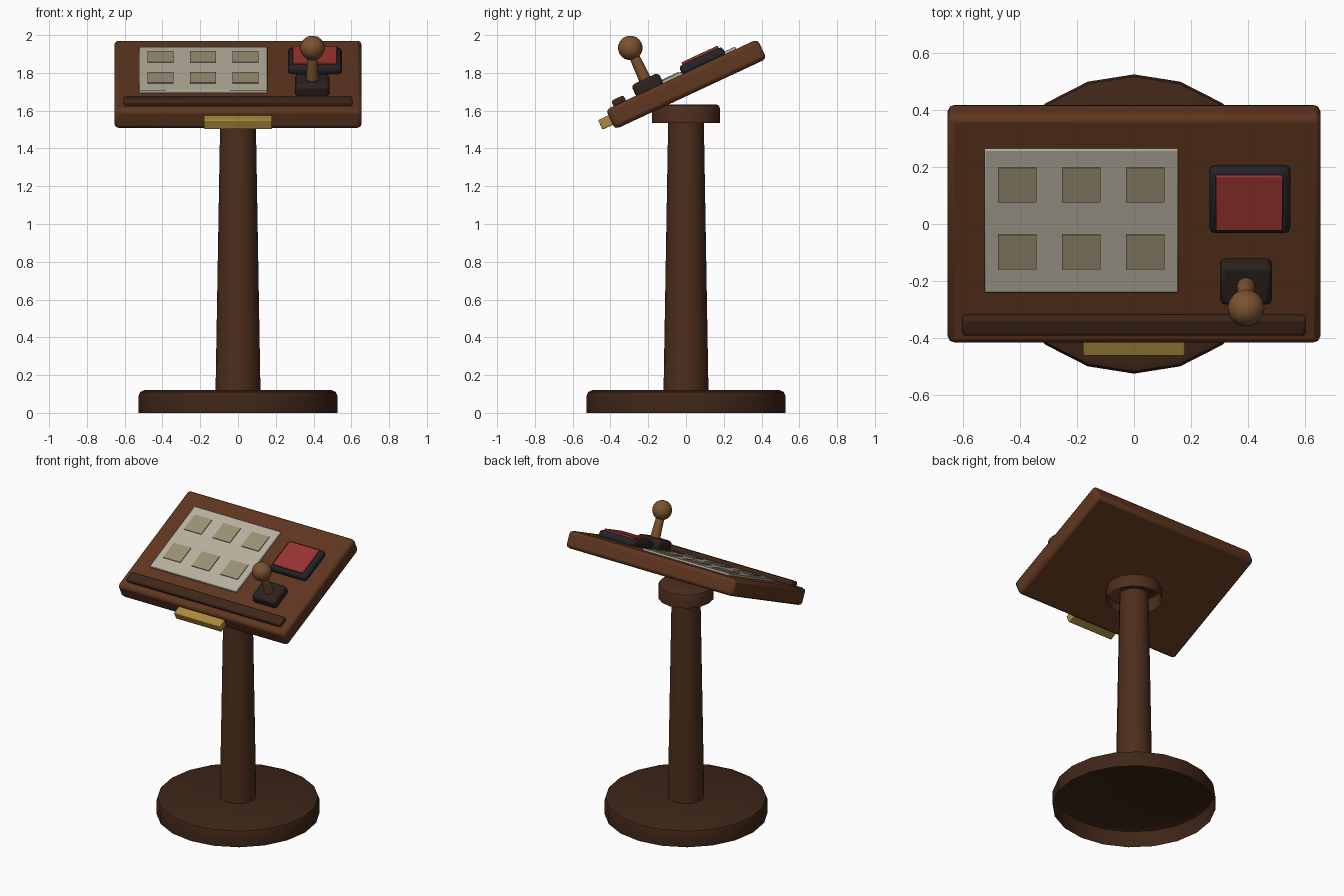
import bpy, math
from mathutils import Matrix, Vector

if "Cube" in bpy.data.objects:
    bpy.data.objects.remove(bpy.data.objects["Cube"])

TILT = math.radians(25)
DESK = Matrix.Translation((0, 0, 1.742)) @ Matrix.Rotation(TILT, 4, 'X')


def mat(name, r, g, b):
    m = bpy.data.materials.new(name)
    m.diffuse_color = (r, g, b, 1)
    m.use_nodes = True
    m.node_tree.nodes["Principled BSDF"].inputs["Base Color"].default_value = m.diffuse_color
    return m


WOOD = mat("wood", 0.115, 0.038, 0.014)
POST = mat("post_wood", 0.075, 0.027, 0.012)
DARK = mat("dark_wood", 0.05, 0.019, 0.009)
PAPER = mat("paper", 0.48, 0.44, 0.35)
CELL = mat("cell", 0.33, 0.28, 0.18)
RED = mat("red", 0.32, 0.035, 0.03)
BLACK = mat("black", 0.018, 0.018, 0.022)
SOOT = mat("soot", 0.025, 0.016, 0.012)
GOLD = mat("brass", 0.4, 0.26, 0.045)
KNOB = mat("knob_wood", 0.2, 0.085, 0.03)


def finish(o, name, m, bevel=0.0, angle=30):
    o.name = name
    o.data.materials.append(m)
    if bevel:
        b = o.modifiers.new("bevel", 'BEVEL')
        b.width, b.segments, b.limit_method = bevel, 2, 'ANGLE'
        b.angle_limit = math.radians(40)
    bpy.ops.object.shade_smooth_by_angle(angle=math.radians(angle))
    return o


def slab(name, x, u, n, m, bevel=0.0):
    """Box on the tilted desk: ranges across, up the slope, and along its normal."""
    bpy.ops.mesh.primitive_cube_add(size=1)
    o = bpy.context.object
    size = Vector([r[1] - r[0] for r in (x, u, n)])
    mid = Vector([(r[1] + r[0]) / 2 for r in (x, u, n)])
    o.data.transform(Matrix.Translation(mid) @ Matrix.Diagonal(size).to_4x4())
    o.matrix_world = DESK
    return finish(o, name, m, bevel)


def lathe(name, profile, sides, m, angle=30):
    """Solid of revolution from (radius, z) points: flat top, open underneath."""
    verts, faces = [], []
    for r, z in profile:
        for i in range(sides):
            a = 2 * math.pi * i / sides
            verts.append((r * math.cos(a), r * math.sin(a), z))
    for k in range(len(profile) - 1):
        for i in range(sides):
            j = (i + 1) % sides
            faces.append((k * sides + i, k * sides + j, (k + 1) * sides + j, (k + 1) * sides + i))
    faces.append(tuple(range((len(profile) - 1) * sides, len(profile) * sides)))
    me = bpy.data.meshes.new(name)
    me.from_pydata(verts, [], faces)
    o = bpy.data.objects.new(name, me)
    bpy.context.collection.objects.link(o)
    bpy.ops.object.select_all(action='DESELECT')
    o.select_set(True)
    bpy.context.view_layer.objects.active = o
    return finish(o, name, m, angle=angle)


# pedestal
lathe("base", [(0.526, 0), (0.526, 0.09), (0.518, 0.111), (0.496, 0.12)], 20, DARK)
lathe("post", [(0.119, 0.118), (0.094, 1.57)], 16, POST)
lathe("post_cap", [(0.18, 1.535), (0.18, 1.612), (0.174, 1.627), (0.16, 1.633)], 16, POST)

# tilted desk, ledge and brass plate
slab("desk_board", (-0.655, 0.655), (-0.443, 0.443), (-0.06, 0.055), WOOD, 0.023)
slab("ledge", (-0.605, 0.605), (-0.398, -0.325), (0.045, 0.086), DARK, 0.013)
slab("front_plate", (-0.18, 0.18), (-0.503, -0.43), (-0.033, 0.023), GOLD, 0.006)

# sheet with a grid of cells
slab("sheet", (-0.525, 0.155), (-0.235, 0.319), (0.045, 0.069), PAPER, 0.004)
for row, u in enumerate((0.185, -0.075)):
    for col in range(3):
        x = -0.41 + 0.225 * col
        slab(f"cell_{row}_{col}", (x - 0.068, x + 0.068), (u - 0.067, u + 0.067), (0.06, 0.074), CELL)

# red panel in its dark frame
slab("panel_frame", (0.265, 0.55), (0.003, 0.257), (0.045, 0.1), BLACK, 0.02)
slab("red_panel", (0.288, 0.523), (0.025, 0.237), (0.09, 0.113), RED, 0.004)

# lever
slab("lever_base", (0.302, 0.485), (-0.267, -0.107), (0.04, 0.116), SOOT, 0.02)
bpy.ops.mesh.primitive_cone_add(vertices=12, radius1=0.034, radius2=0.026, depth=0.19)
o = bpy.context.object
o.matrix_world = DESK @ Matrix.Translation((0.394, -0.187, 0.175))
finish(o, "lever_stick", KNOB, angle=40)
bpy.ops.mesh.primitive_uv_sphere_add(segments=16, ring_count=10, radius=0.065)
o = bpy.context.object
o.matrix_world = DESK @ Matrix.Translation((0.394, -0.187, 0.297))
finish(o, "lever_knob", KNOB, angle=60)
